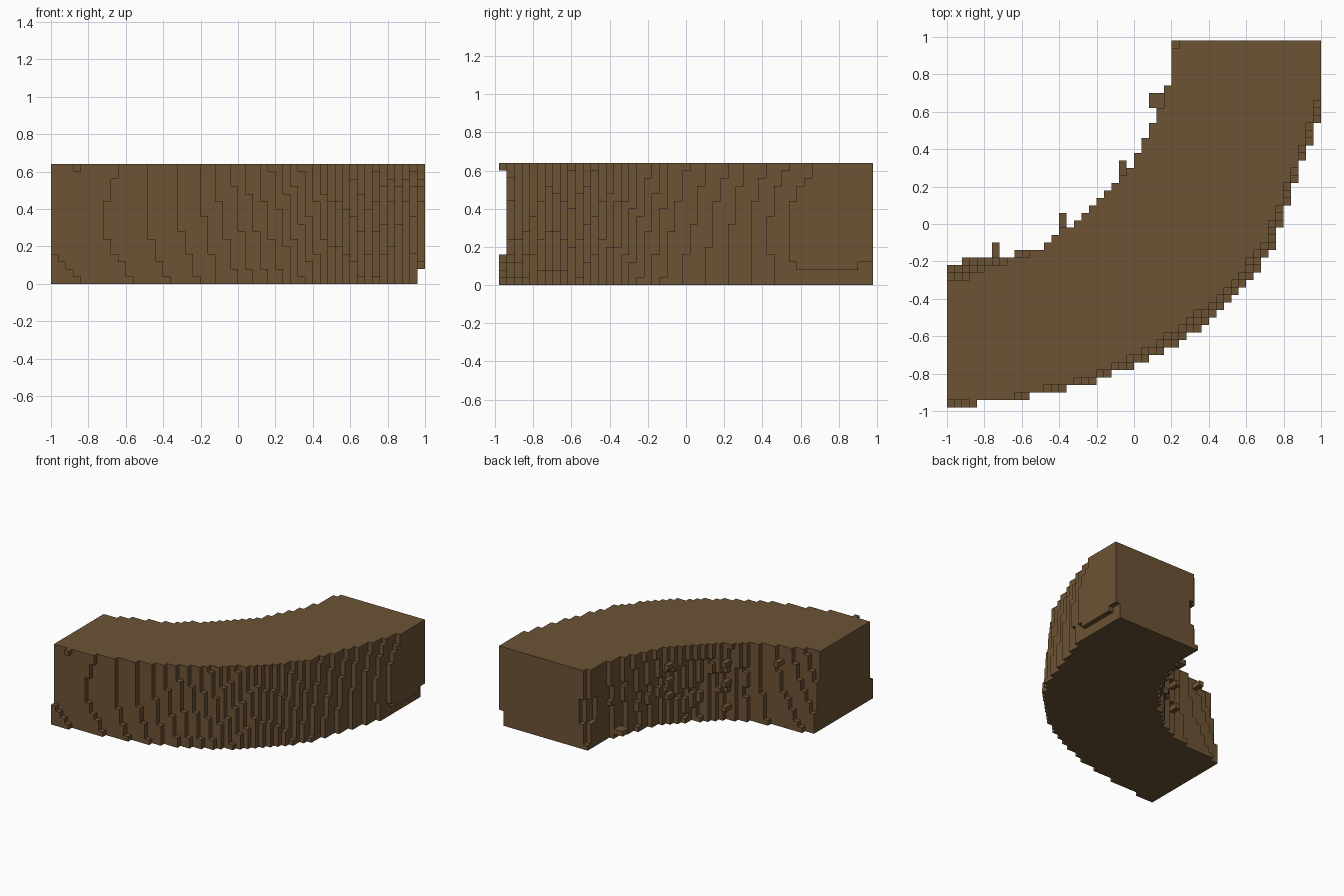
import bpy
import bmesh
import math

if "Cube" in bpy.data.objects:
    bpy.data.objects.remove(bpy.data.objects["Cube"], do_unlink=True)

CELL = 0.04
NX, NY, NZ = 50, 49, 16

# Plan curves of the bend: convex outer edge and concave inner edge
OUTER = [(-1, -.985), (-.84, -.963), (-.56, -.922), (-.36, -.88), (-.2, -.84),
         (0, -.76), (.24, -.64), (.48, -.46), (.64, -.28), (.76, -.1),
         (.88, .24), (.96, .46), (1, .57), (1.04, .8)]
INNER = [(-1, -.22), (-.84, -.18), (-.72, -.16), (-.52, -.12), (-.36, -.02),
         (-.2, .12), (-.08, .25), (0, .34), (.08, .5), (.16, .68),
         (.2, .8), (.22, 1.2)]


def curve(points, x):
    if x <= points[0][0]:
        return points[0][1]
    for (xa, ya), (xb, yb) in zip(points, points[1:]):
        if x <= xb:
            return ya + (yb - ya) * (x - xa) / (xb - xa)
    return points[-1][1]


def solid(i, j, k):
    x, y = -1 + (i + .5) * CELL, -.98 + (j + .5) * CELL
    h = (k + .5) / NZ
    dx, dy = x + 1.02, y - 1.02
    length = math.hypot(dx, dy)
    dx, dy = dx / length, dy / length
    turn = math.atan2(dx, -dy) / (math.pi / 2)
    belly = math.sin(math.pi * h)
    left, right = max(0, 1 - 3 * turn), max(0, 3 * turn - 2)
    middle = math.sin(math.pi * turn) ** 2
    # Outer wall: hollow at one end, leaning in the middle, bulging at the other
    inset = left * .03 * belly + middle * .075 * h + right * .05 * (1 - belly)
    ox, oy = x + dx * inset, y + dy * inset
    if oy < curve(OUTER, ox):
        return False
    # Inner wall: spreads at the foot of one end, undercut and rippled in the middle
    ripple = .012 * (1 + math.sin(1.3 * k + 25 * turn)) * belly
    inset = left * .11 * h + middle * (.045 * (1 - h) + ripple)
    ix, iy = x - dx * inset, y - dy * inset
    return iy < curve(INNER, ix)


cells = {(i, j, k) for i in range(NX) for j in range(NY) for k in range(NZ)
         if solid(i, j, k)}

# Worn edges at both ends
cells -= {(NX - 1, j, k) for j in range(NY) for k in range(2 if j < 47 else 3)}
cells -= {(i, 0, k) for i in range(NX) for k in range(4, NZ)}
cells -= {(30, NY - 1, k) for k in range(1, NZ)}
cells -= {(i, j, k) for i, j in ((30, 46), (30, 47), (31, 48)) for k in range(5, 10)}
cells.add((3, 0, NZ - 1))

# Loose blocks sticking out of the inner wall
for i, j, levels in ((6, 21, (13,)), (15, 25, (3, 8, 12)), (23, 32, (6, 9, 12)),
                     (27, 41, (1,)), (28, 41, (1,))):
    cells |= {(i, j, k) for k in levels}
    cells |= {(i, j - 1, k) for k in levels}

# Skin the blocks with only their exposed faces
bm = bmesh.new()
corners = {}


def corner(p):
    if p not in corners:
        corners[p] = bm.verts.new((p[0] * CELL - 1, p[1] * CELL - .98, p[2] * CELL))
    return corners[p]


for cell in sorted(cells):
    for axis in range(3):
        for side in (0, 1):
            near = list(cell)
            near[axis] += 2 * side - 1
            if tuple(near) in cells:
                continue
            loop = []
            for u, v in ((0, 0), (1, 0), (1, 1), (0, 1)):
                p = list(cell)
                p[axis] += side
                p[(axis + 1) % 3] += u
                p[(axis + 2) % 3] += v
                loop.append(corner(tuple(p)))
            bm.faces.new(loop if side else loop[::-1])

mesh = bpy.data.meshes.new("curved_wall")
bm.to_mesh(mesh)
bm.free()
wall_object = bpy.data.objects.new("curved_wall", mesh)
bpy.context.collection.objects.link(wall_object)

# Single earthy colour
brown = bpy.data.materials.new("earth_brown")
brown.use_nodes = True
color = (.15, .086, .035, 1)
brown.diffuse_color = color
brown.node_tree.nodes["Principled BSDF"].inputs["Base Color"].default_value = color
mesh.materials.append(brown)
